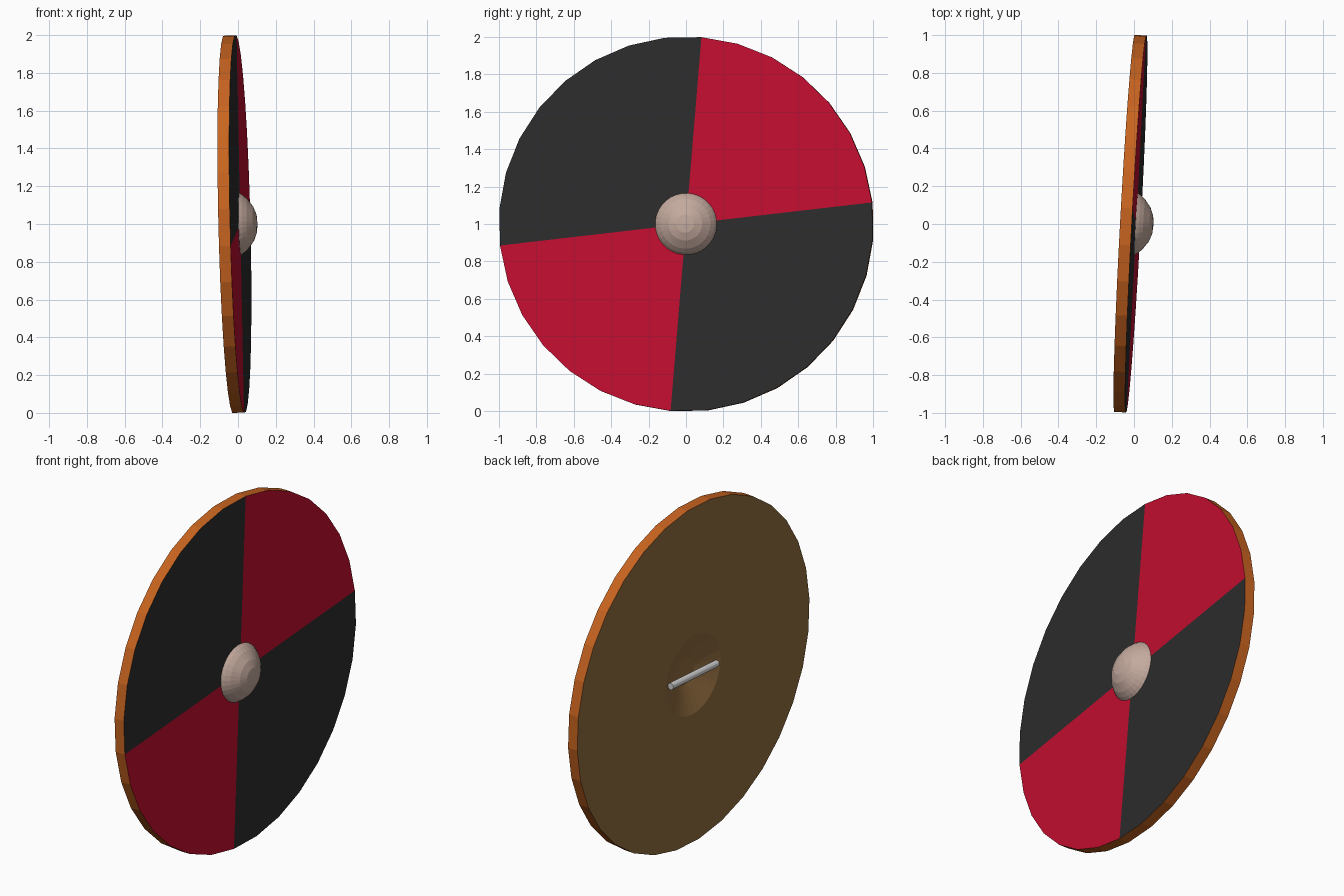
import bpy, bmesh
from math import sin, cos, radians, pi
from mathutils import Vector, Matrix

if "Cube" in bpy.data.objects:
    bpy.data.objects.remove(bpy.data.objects["Cube"])

SIDES = 32
START = radians(6.6)

# shield frame: axis points along +x with a slight lean
axis = Vector((1, -0.054, 0.024)).normalized()
side = Vector((0.054, 1, 0)).normalized()
up = axis.cross(side).normalized()
FRAME = Matrix((side, up, axis)).transposed().to_4x4()
FRAME.translation = Vector((0.012, 0, 1))


def material(name, rgb):
    m = bpy.data.materials.new(name)
    m.diffuse_color = (*rgb, 1)
    m.use_nodes = True
    m.node_tree.nodes["Principled BSDF"].inputs["Base Color"].default_value = m.diffuse_color
    return m


red = material("red_paint", (0.56, 0.0045, 0.03))
black = material("black_paint", (0.026, 0.026, 0.026))
rim_wood = material("rim_wood", (0.58, 0.127, 0.014))
back_wood = material("back_wood", (0.29, 0.153, 0.05))
metal = material("boss_metal", (0.55, 0.40, 0.34))


def lathe(name, profile, mats, pick):
    """Spin (radius, height) points round the shield axis; pick(row, seg) gives the material slot."""
    bm = bmesh.new()
    rings = []
    for r, h in profile:
        if r == 0:
            rings.append([bm.verts.new((0, 0, h))] * SIDES)
        else:
            rings.append([bm.verts.new((r * cos(START + 2 * pi * i / SIDES),
                                        r * sin(START + 2 * pi * i / SIDES), h))
                          for i in range(SIDES)])
    for row, (a, b) in enumerate(zip(rings, rings[1:])):
        for i in range(SIDES):
            j = (i + 1) % SIDES
            corners = list(dict.fromkeys((a[i], b[i], b[j], a[j])))
            bm.faces.new(corners).material_index = pick(row, i)
    bm.transform(FRAME)
    mesh = bpy.data.meshes.new(name)
    bm.to_mesh(mesh)
    bm.free()
    for m in mats:
        mesh.materials.append(m)
    obj = bpy.data.objects.new(name, mesh)
    bpy.context.collection.objects.link(obj)
    return obj


# board: painted front, wooden edge, plain back with a hand hollow
def board_slot(row, seg):
    if row == 0:
        return 0 if seg % 16 < 7 else 1
    return 2 if row == 1 else 3


T = -0.062
lathe("shield_board",
      [(0.12, 0), (1.002, 0), (1.002, T), (0.235, T), (0.16, T + 0.03), (0.08, T + 0.06), (0, T + 0.07)],
      [red, black, rim_wood, back_wood], board_slot)

# domed boss on the front
lathe("boss",
      [(0, 0.091), (0.048, 0.087), (0.09, 0.071), (0.133, 0.04), (0.153, 0.018), (0.167, -0.003)],
      [metal], lambda row, seg: 0)

# grip bar across the hollow
bm = bmesh.new()
bmesh.ops.create_cone(bm, cap_ends=True, segments=12, radius1=0.019, radius2=0.019, depth=0.40,
                      matrix=Matrix.Translation((0, 0, T - 0.003))
                      @ Matrix.Rotation(radians(1.5), 4, 'Z') @ Matrix.Rotation(pi / 2, 4, 'Y'))
bm.transform(FRAME)
mesh = bpy.data.meshes.new("grip_bar")
bm.to_mesh(mesh)
bm.free()
bpy.context.collection.objects.link(bpy.data.objects.new("grip_bar", mesh))
